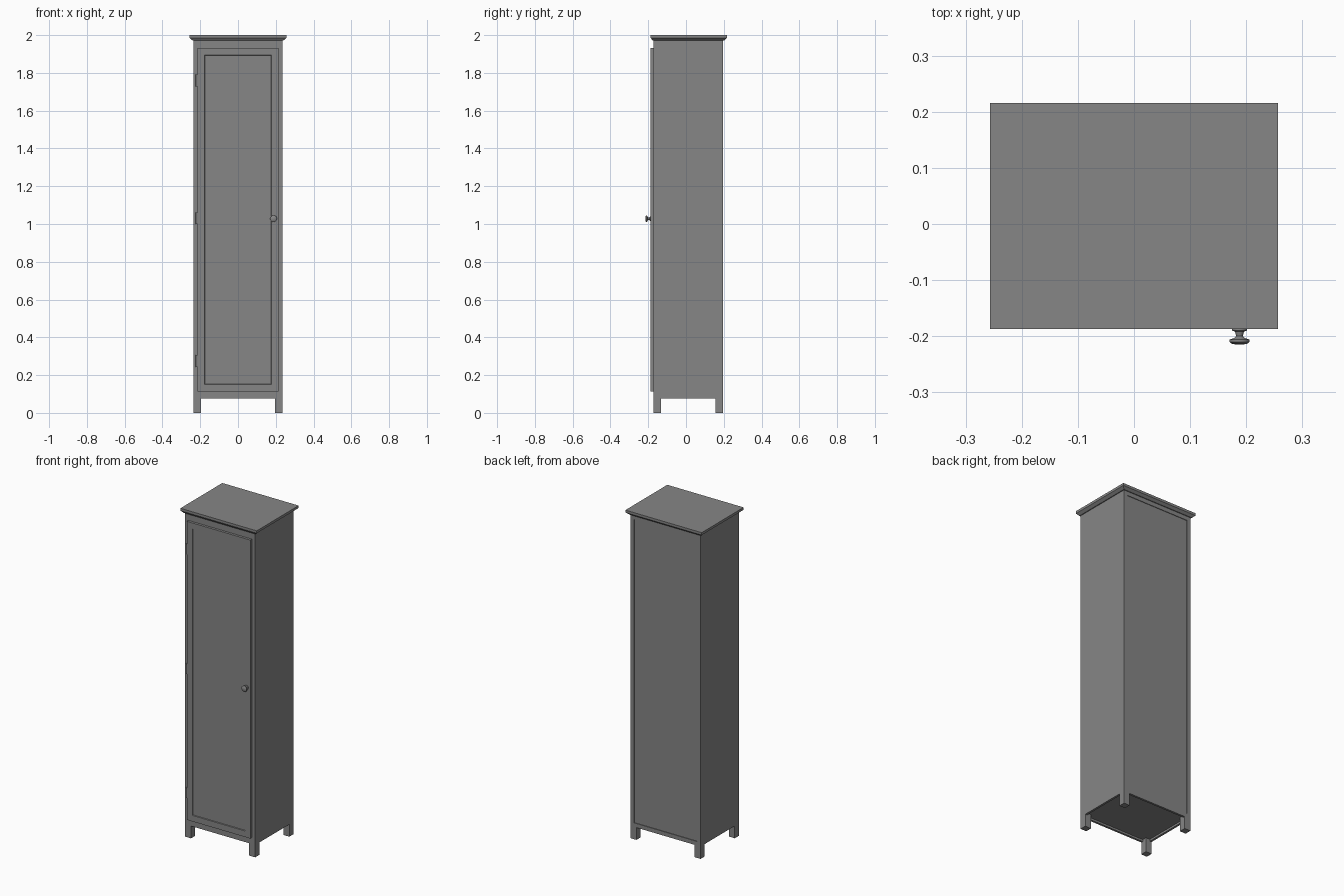
import bpy, bmesh, math
from mathutils import Matrix

cube = bpy.data.objects.get("Cube")
if cube:
    bpy.data.objects.remove(cube, do_unlink=True)

grey = bpy.data.materials.new("grey_paint")
grey.use_nodes = True
COLOUR = (0.24, 0.24, 0.24, 1)
grey.diffuse_color = COLOUR
grey.node_tree.nodes["Principled BSDF"].inputs["Base Color"].default_value = COLOUR


def add_object(name, bm):
    bmesh.ops.recalc_face_normals(bm, faces=bm.faces)
    mesh = bpy.data.meshes.new(name)
    bm.to_mesh(mesh)
    bm.free()
    mesh.materials.append(grey)
    obj = bpy.data.objects.new(name, mesh)
    bpy.context.collection.objects.link(obj)
    return obj


def box_mesh(x0, x1, y0, y1, z0, z1):
    bm = bmesh.new()
    bmesh.ops.create_cube(bm, size=1)
    for v in bm.verts:
        v.co.x = x1 if v.co.x > 0 else x0
        v.co.y = y1 if v.co.y > 0 else y0
        v.co.z = z1 if v.co.z > 0 else z0
    bm.normal_update()
    return bm


def inset_face(bm, axis, sign, width, depth, bevel=0.0):
    """Inset the face pointing along an axis and push it inwards."""
    face = max(bm.faces, key=lambda f: f.normal[axis] * sign)
    bmesh.ops.inset_region(bm, faces=[face], thickness=width)
    if bevel:
        bmesh.ops.inset_region(bm, faces=[face], thickness=bevel, depth=-depth)
        return
    step = bmesh.ops.extrude_discrete_faces(bm, faces=[face])["faces"][0]
    for v in step.verts:
        v.co[axis] -= sign * depth


def smooth(obj):
    bpy.ops.object.select_all(action='DESELECT')
    obj.select_set(True)
    bpy.context.view_layer.objects.active = obj
    bpy.ops.object.shade_smooth_by_angle(angle=math.radians(35))


HALF_W, FRONT, BACK = 0.236, -0.172, 0.197
FLOOR, TOP, LEG = 0.075, 1.972, 0.04

# Carcass with a recessed underside and a shallow recessed back
carcass = box_mesh(-HALF_W, HALF_W, FRONT, BACK, FLOOR, TOP)
inset_face(carcass, 2, -1, 0.018, 0.012)
inset_face(carcass, 1, 1, 0.035, 0.004)
add_object("cabinet_body", carcass)

# Square legs flush with the corners
for side, sx in (("right", -1), ("left", 1)):
    xs = sorted((sx * HALF_W, sx * (HALF_W - LEG)))
    add_object("front_leg_" + side, box_mesh(*xs, FRONT, FRONT + LEG, 0, FLOOR + 0.02))
    add_object("back_leg_" + side, box_mesh(*xs, BACK - LEG, BACK, 0, FLOOR + 0.02))

# Cornice: straight top edge over a flared lower edge
add_object("cornice_slab", box_mesh(-0.257, 0.257, -0.187, 0.216, 1.985, 2.0))
flare = box_mesh(-0.257, 0.257, -0.187, 0.216, TOP, 1.985)
for v in flare.verts:
    if v.co.z < 1.98:
        v.co.x = math.copysign(HALF_W + 0.005, v.co.x)
        v.co.y = BACK + 0.005 if v.co.y > 0 else FRONT - 0.005
add_object("cornice_flare", flare)

# Door with a sunken panel
door = box_mesh(-0.214, 0.214, -0.187, FRONT, 0.114, 1.932)
inset_face(door, 1, -1, 0.052, 0.004, bevel=0.003)
add_object("door", door)

# Hinge barrels along the right edge of the door
for name, z in (("lower", 0.275), ("middle", 1.03), ("upper", 1.76)):
    bm = bmesh.new()
    bmesh.ops.create_cone(bm, cap_ends=True, segments=16, radius1=0.006, radius2=0.006,
                          depth=0.062, matrix=Matrix.Translation((-0.218, -0.178, z)))
    smooth(add_object("hinge_" + name, bm))

# Turned knob: (radius, distance out from the door)
profile = [(0, 0), (0.013, 0), (0.013, 0.003), (0.008, 0.005), (0.006, 0.013),
           (0.009, 0.016), (0.018, 0.019), (0.018, 0.023), (0.013, 0.027), (0, 0.028)]
bm = bmesh.new()
points = [bm.verts.new((r, 0, d)) for r, d in profile]
edges = [bm.edges.new(pair) for pair in zip(points, points[1:])]
bmesh.ops.spin(bm, geom=points + edges, cent=(0, 0, 0), axis=(0, 0, 1),
               angle=math.tau, steps=24)
bmesh.ops.remove_doubles(bm, verts=bm.verts, dist=0.0001)
bm.transform(Matrix.Translation((0.188, -0.187, 1.028)) @ Matrix.Rotation(math.pi / 2, 4, 'X'))
smooth(add_object("door_knob", bm))
